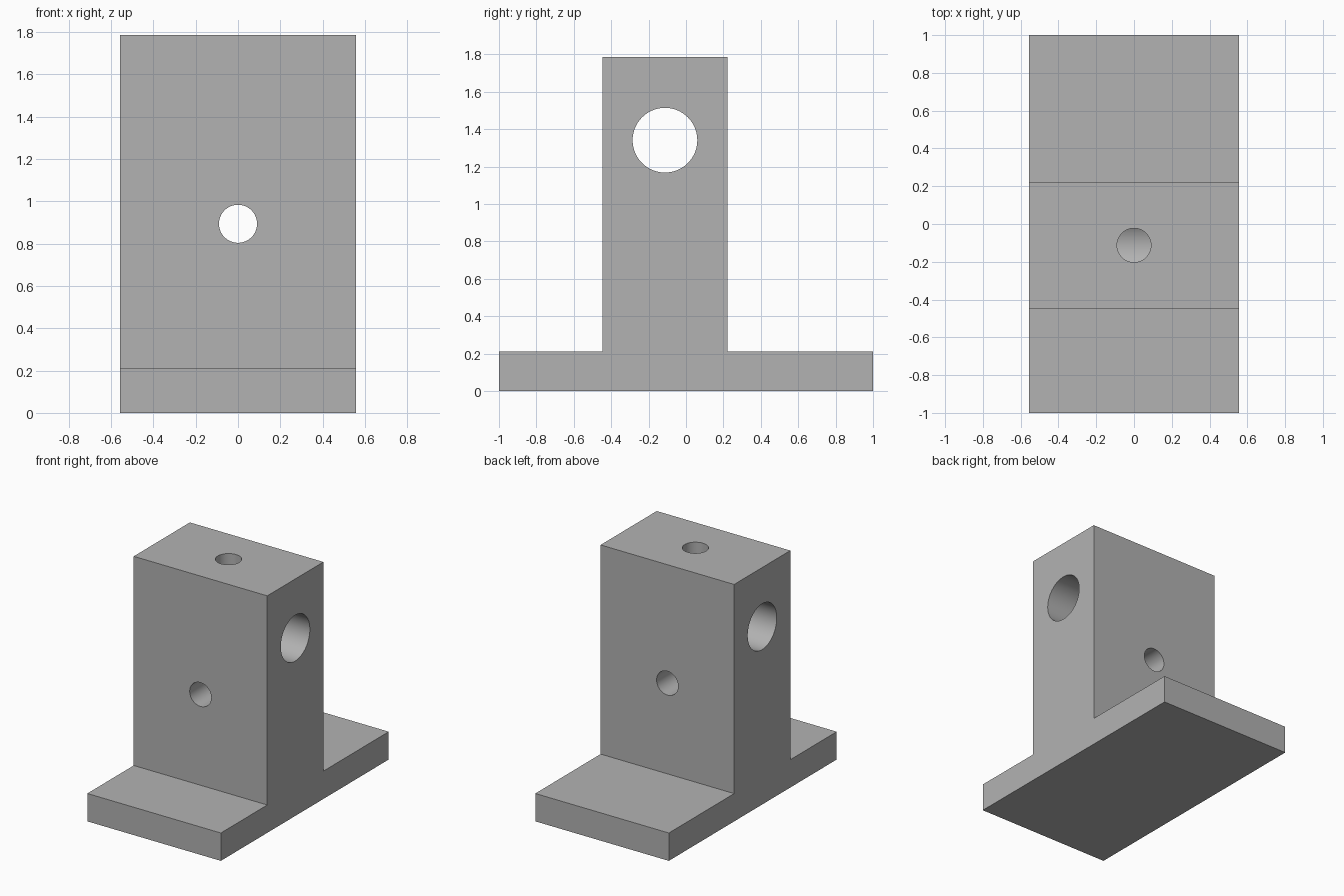
import bpy
import bmesh
from math import pi, radians

cube = bpy.data.objects.get("Cube")
if cube:
    bpy.data.objects.remove(cube, do_unlink=True)

# Main dimensions
half_width = 0.557
base_top, top = 0.21, 1.787
front, back = -0.447, 0.222
mid = (front + back) / 2
bore_z, pin_z = 1.341, 0.894
bore_r, pin_r = 0.173, 0.09

grey = bpy.data.materials.new("plain grey")
grey.use_nodes = True
colour = (0.448, 0.448, 0.448, 1)
grey.diffuse_color = colour
grey.node_tree.nodes["Principled BSDF"].inputs["Base Color"].default_value = colour

# Bracket body: inverted T profile extruded across the width
profile = [(-1, 0), (1, 0), (1, base_top), (back, base_top), (back, top),
           (front, top), (front, base_top), (-1, base_top)]
bm = bmesh.new()
face = bm.faces.new([bm.verts.new((-half_width, y, z)) for y, z in profile])
extruded = bmesh.ops.extrude_face_region(bm, geom=[face])["geom"]
bmesh.ops.translate(bm, vec=(2 * half_width, 0, 0),
                    verts=[v for v in extruded if isinstance(v, bmesh.types.BMVert)])
bmesh.ops.recalc_face_normals(bm, faces=bm.faces)
mesh = bpy.data.meshes.new("bracket")
bm.to_mesh(mesh)
bm.free()
mesh.materials.append(grey)
bracket = bpy.data.objects.new("bracket", mesh)
bpy.context.collection.objects.link(bracket)


def drill(name, radius, depth, location, rotation=(0, 0, 0)):
    """Cut a round hole through the bracket."""
    bpy.ops.mesh.primitive_cylinder_add(vertices=64, radius=radius, depth=depth,
                                        location=location, rotation=rotation)
    cutter = bpy.context.object
    cutter.name = name
    cutter.hide_render = True
    cutter.data.materials.append(grey)
    bpy.ops.object.select_all(action="DESELECT")
    bracket.select_set(True)
    bpy.context.view_layer.objects.active = bracket
    cut = bracket.modifiers.new(name, "BOOLEAN")
    cut.operation = "DIFFERENCE"
    cut.solver = "EXACT"
    cut.object = cutter
    bpy.ops.object.modifier_apply(modifier=cut.name)
    bpy.data.objects.remove(cutter, do_unlink=True)


# Wide side bore, front-to-back pin hole, and set-screw hole down into the bore
drill("side_bore", bore_r, 2, (0, mid, bore_z), (0, pi / 2, 0))
drill("pin_hole", pin_r, 2, (0, mid, pin_z), (pi / 2, 0, 0))
drill("screw_hole", pin_r, 1, (0, mid, bore_z + 0.5))

bpy.ops.object.shade_smooth_by_angle(angle=radians(30))
